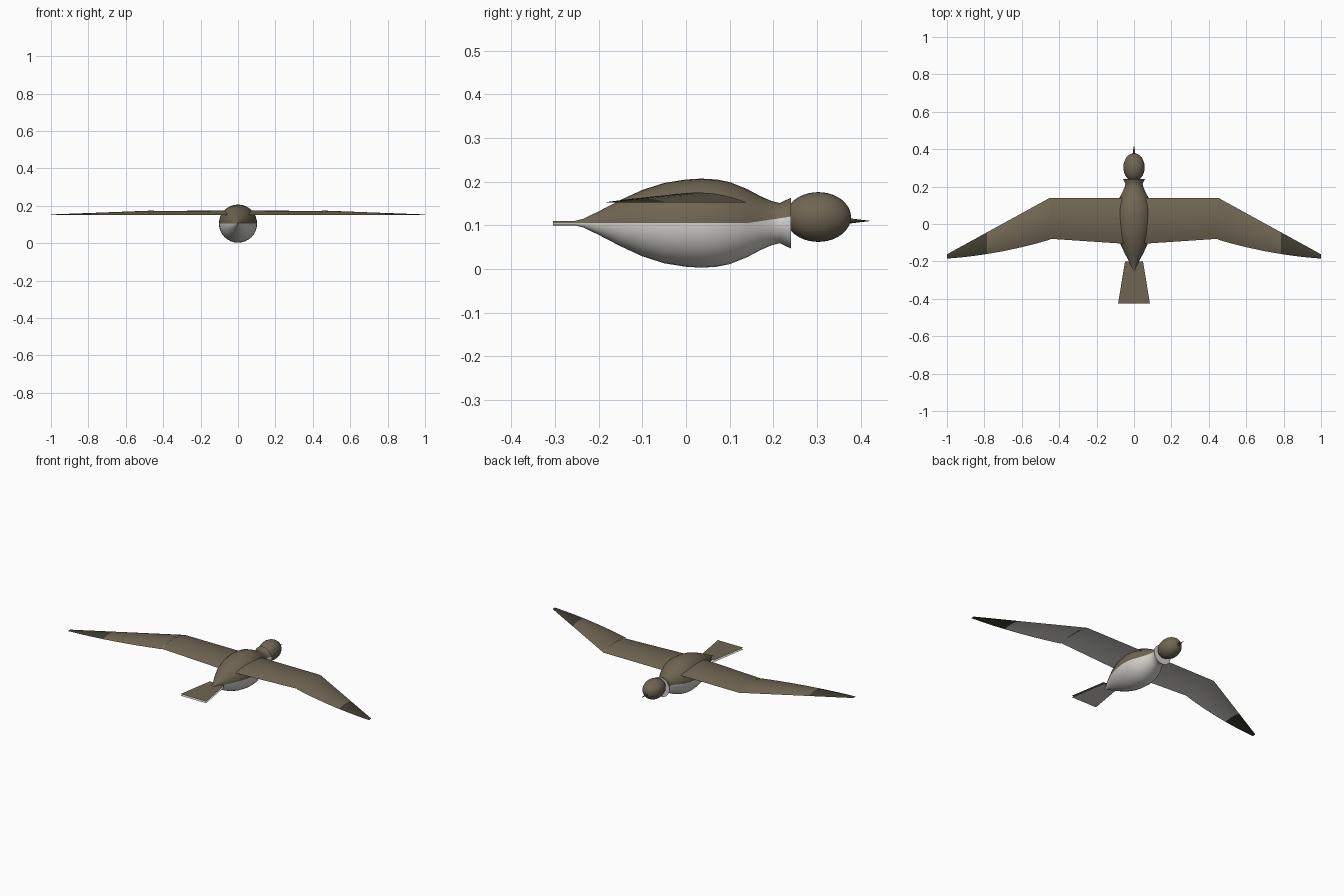
import bpy, bmesh, math
from mathutils import Vector

old = bpy.data.objects.get("Cube")
if old:
    bpy.data.objects.remove(old)


def material(name, rgb):
    m = bpy.data.materials.new(name)
    m.use_nodes = True
    m.diffuse_color = (*rgb, 1)
    m.node_tree.nodes["Principled BSDF"].inputs["Base Color"].default_value = (*rgb, 1)
    return m


MATS = [material("brown_plumage", (0.16, 0.13, 0.085)),
        material("white_plumage", (0.65, 0.64, 0.60)),
        material("dark_tip", (0.05, 0.046, 0.03))]
BROWN, WHITE, DARK = range(3)
MID = 0.105  # height of the body axis


def finish(bm, name, smooth=40):
    mesh = bpy.data.meshes.new(name)
    bm.to_mesh(mesh)
    bm.free()
    for m in MATS:
        mesh.materials.append(m)
    ob = bpy.data.objects.new(name, mesh)
    bpy.context.collection.objects.link(ob)
    bpy.ops.object.select_all(action='DESELECT')
    ob.select_set(True)
    bpy.context.view_layer.objects.active = ob
    bpy.ops.object.shade_smooth_by_angle(angle=math.radians(smooth))
    return ob


def loft(bm, rings, closed=True):
    """Skin a list of rows of points with quads."""
    rows = [[bm.verts.new(p) for p in r] for r in rings]
    n = len(rows[0])
    for a, b in zip(rows, rows[1:]):
        for i in range(n if closed else n - 1):
            j = (i + 1) % n
            bm.faces.new((a[i], a[j], b[j], b[i]))
    return rows


def circle(y, r, n=32):
    return [(r * math.cos(2 * math.pi * i / n), y, MID + r * math.sin(2 * math.pi * i / n))
            for i in range(n)]


# Body: lathed along y, ending in a tail stub and a flared collar
PROFILE = [(-.305, .005), (-.255, .005), (-.235, .01), (-.2, .027), (-.15, .053), (-.1, .076),
           (-.05, .092), (0, .1), (.035, .102), (.07, .1), (.1, .094), (.14, .078),
           (.17, .062), (.19, .055), (.215, .053), (.24, .067)]
PROFILE[-1] = (.24, .058)
PROFILE[-2] = (.215, .046)
PROFILE[-3] = (.195, .051)
bm = bmesh.new()
rows = loft(bm, [circle(y, r) for y, r in PROFILE])
bm.faces.new(rows[0])
cap = bm.faces.new(rows[-1])
bmesh.ops.recalc_face_normals(bm, faces=bm.faces)
# The colour border climbs towards the neck
front = [f for f in bm.faces if f.calc_center_median().y > .14 and f is not cap]
geom = front + list({e for f in front for e in f.edges}) + list({v for f in front for v in f.verts})
bmesh.ops.bisect_plane(bm, geom=geom, dist=1e-5, plane_co=(0, .14, MID), plane_no=(0, -.15, 1))
for f in bm.faces:
    c = f.calc_center_median()
    border = MID + .15 * max(0, c.y - .14)
    f.material_index = WHITE if c.z < border or (f.normal.y > .99) else BROWN
finish(bm, "body")

# Head
bm = bmesh.new()
bmesh.ops.create_uvsphere(bm, u_segments=32, v_segments=20, radius=1)
for v in bm.verts:
    v.co = Vector((v.co.x * .057, .303 + v.co.z * .075, .119 + v.co.y * .057))
bmesh.ops.recalc_face_normals(bm, faces=bm.faces)
finish(bm, "head", 60)

# Beak
bm = bmesh.new()
bmesh.ops.create_cone(bm, cap_ends=True, segments=12, radius1=.009, radius2=0, depth=.06)
for v in bm.verts:
    v.co = Vector((v.co.x, .394 + v.co.z, .11 + v.co.y * .8))
bmesh.ops.recalc_face_normals(bm, faces=bm.faces)
for f in bm.faces:
    f.material_index = DARK
finish(bm, "beak")

# Tail: brown upper sheet over a white lower sheet
bm = bmesh.new()
for z, mat in ((.11, BROWN), (.1, WHITE)):
    pts = [(-.085, -.424, z), (.085, -.424, z), (.048, -.2, z), (-.048, -.2, z)]
    f = bm.faces.new([bm.verts.new(p) for p in (pts if mat == BROWN else pts[::-1])])
    f.material_index = mat
finish(bm, "tail")


def wing_row(x, lead, trail, camber, side, upper, n=12):
    """One chordwise row of an arched upper or lower wing surface."""
    row = []
    for i in range(n + 1):
        t = i / n
        arch = 4 * t * (1 - t) * camber * (1 if upper else .6)
        row.append((side * x, lead + (trail - lead) * t, .152 + arch))
    return row


def wing_panel(name, stations, side, tip_from=None):
    bm = bmesh.new()
    for upper in (True, False):
        before = set(bm.faces)
        loft(bm, [wing_row(*s, side, upper) for s in stations], closed=False)
        for f in set(bm.faces) - before:
            f.normal_update()
            if (f.normal.z > 0) != upper:
                f.normal_flip()
            far = tip_from and abs(f.calc_center_median().x) > tip_from
            f.material_index = DARK if far else BROWN if upper else WHITE
    finish(bm, name)


# Wings: straight inner panel, swept outer panel with a curved trailing edge
LEAD, JOINT, TIP_START = .14, .45, .785
outer = []
for x in (JOINT, .52, .6, .7, TIP_START, .86, .93, 1):
    t = (x - JOINT) / (1 - JOINT)
    trail = -.084 - .101 * t - .045 * t * (1 - t) * 1.4
    outer.append((x, LEAD - .302 * t, trail, .021 * (1 - t) + .002))
for label, side in (("left", 1), ("right", -1)):
    wing_panel(label + "_inner_wing", [(.03, LEAD, -.107, .023), (JOINT, LEAD, -.079, .021)], side)
    wing_panel(label + "_outer_wing", outer, side, TIP_START)
